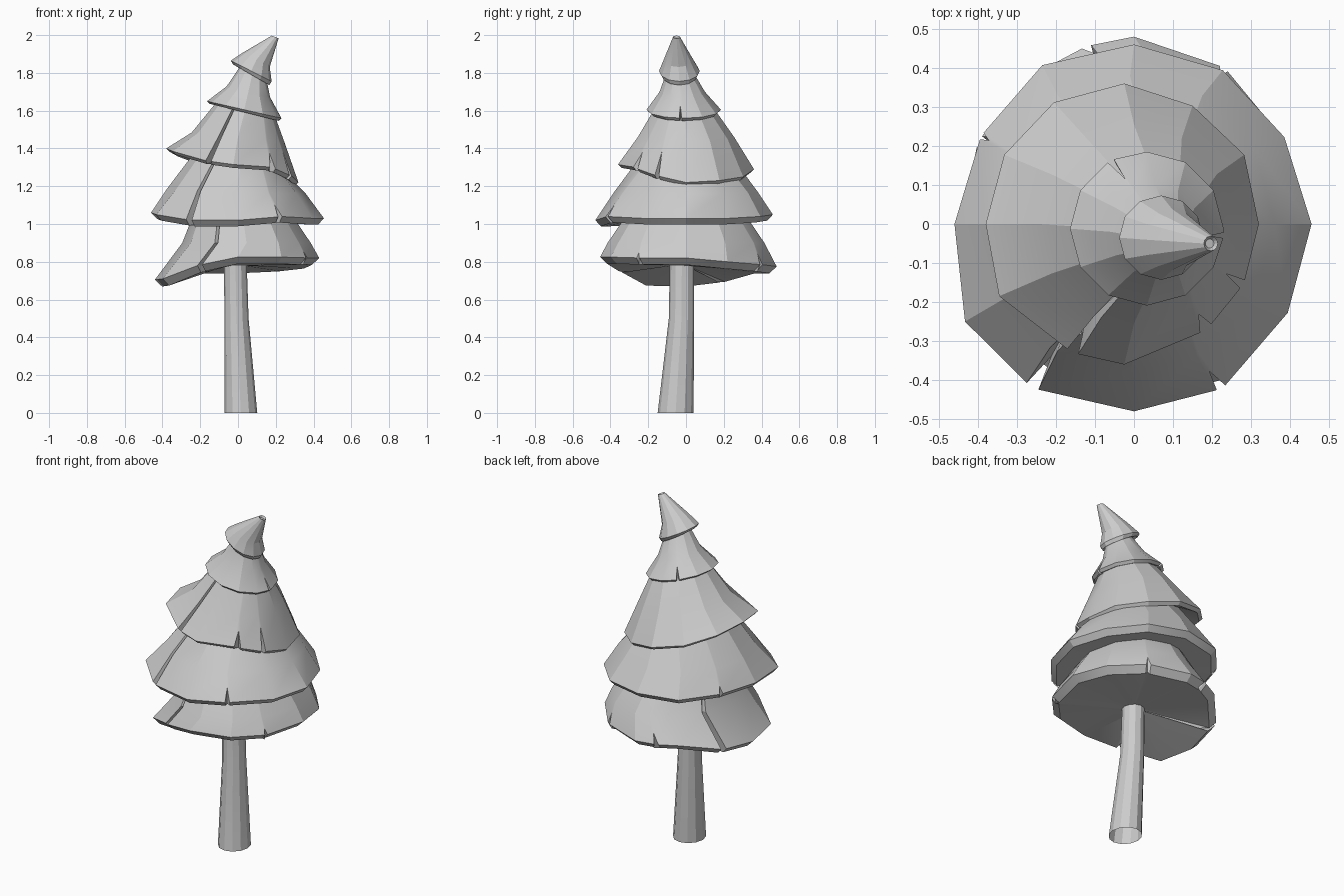
import bpy, bmesh
from math import sin, cos, radians
from mathutils import Vector

if "Cube" in bpy.data.objects:
    bpy.data.objects.remove(bpy.data.objects["Cube"])


def finish(name, bm):
    bmesh.ops.recalc_face_normals(bm, faces=bm.faces)
    me = bpy.data.meshes.new(name)
    bm.to_mesh(me)
    bm.free()
    ob = bpy.data.objects.new(name, me)
    bpy.context.collection.objects.link(ob)
    bpy.ops.object.select_all(action='DESELECT')
    ob.select_set(True)
    bpy.context.view_layer.objects.active = ob
    bpy.ops.object.shade_smooth_by_angle(angle=radians(22))


def bridge(bm, rings):
    for lo, hi in zip(rings, rings[1:]):
        n = len(lo)
        for i in range(n):
            j = (i + 1) % n
            bm.faces.new((lo[i], lo[j], hi[j], hi[i]))


def sample(values, a):
    """Value of a 12-step list at angle a (degrees)."""
    t = (a % 360) / 30
    i = int(t)
    return values[i % 12] * (1 - t + i) + values[(i + 1) % 12] * (t - i)


def ring_point(ring, a):
    """Point on a tilted ellipse (cx, cy, z, rx, ry, tilt)."""
    cx, cy, z, rx, ry, tilt = ring
    c, s = cos(radians(a)), sin(radians(a))
    return Vector((cx + rx * c, cy + ry * s, z + tilt * rx * c))


def tier(name, center, radii, heights, thick, inset, core, rings, notches=()):
    """Flared skirt of branches. core: inner edge of the underside.
    Notches are (angle, half width, depth); depth 1 becomes a long slit."""
    cols = [(a, a, 0) for a in range(0, 360, 30)
            if all(abs(a - n[0]) > 9 for n in notches)]
    for a, d, f in notches:
        k = 0.8 if f >= 1 else 0.35
        cols += [(a - d, a - k * d, 0), (a, a, f), (a + d, a + k * d, 0)]
    cols.sort()
    bm = bmesh.new()
    layers = [[] for _ in range(3 + len(rings))]
    for a, upper_a, f in cols:
        r, z = sample(radii, a), sample(heights, a)
        out = Vector((cos(radians(a)), sin(radians(a)), 0))
        rim = Vector((*center, z)) + out * r
        under = rim - out * inset - Vector((0, 0, thick))
        uppers = [ring_point(ring, upper_a) for ring in rings]
        if f >= 1:
            uppers[0] -= out * 0.05
            rim -= out * 0.09
        elif f:
            rim = rim.lerp(uppers[0], f)
        if f:
            under = Vector((rim.x, rim.y, under.z))
        for layer, p in zip(layers, [ring_point(core, a), under, rim] + uppers):
            layer.append(bm.verts.new(p))
    bridge(bm, layers)
    if name == "treetop":
        bm.faces.new(layers[-1])
    finish(name, bm)


# Trunk: bent, tapered, open at the foot
bm = bmesh.new()
bridge(bm, [[bm.verts.new(ring_point((x, y, z, rx, ry, 0), a)) for a in range(0, 360, 30)]
            for x, y, z, rx, ry in [(0.015, -0.055, 0, 0.087, 0.095),
                                    (-0.008, -0.024, 0.5, 0.064, 0.067),
                                    (-0.014, -0.022, 0.8, 0.06, 0.064)]])
finish("trunk", bm)

# Bottom tier, drooping on its left side
tier("branch_tier_1", (0, 0),
     [.43, .44, .46, .48, .46, .45, .44, .46, .43, .455, .46, .44],
     [.82, .80, .785, .775, .775, .73, .705, .71, .78, .825, .825, .82], .036, .038,
     (-.014, -.022, .78, .05, .05, 0),
     [(.045, 0, .90, .34, .415, 0), (.025, 0, 1.04, .265, .32, 0)],
     [(60, 1.5, .5), (105, 1.5, .4), (152, 2, 1), (242, 2, 1), (325, 1, .4)])

# Second tier
tier("branch_tier_2", (0, 0),
     [.455, .445, .455, .46, .47, .45, .46, .50, .49, .48, .475, .455],
     [1.03, 1.03, 1.04, 1.05, 1.05, 1.06, 1.06, 1.05, 1.02, 1.02, 1.04, 1.03], .032, .03,
     (.025, 0, 1.015, .25, .30, 0),
     [(-.01, 0, 1.17, .37, .38, -.03), (.02, 0, 1.345, .225, .25, -.3)],
     [(150, 1.2, .3), (238, 2, 1), (298, 1.5, .5)])

# Third tier, tilted down to the right
tier("branch_tier_3", (-.025, 0),
     [.345, .355, .35, .36, .36, .355, .355, .37, .35, .36, .34, .34],
     [1.22, 1.23, 1.25, 1.29, 1.33, 1.375, 1.40, 1.385, 1.34, 1.315, 1.31, 1.26], .018, .018,
     (.02, 0, 1.325, .21, .235, -.3),
     [(0, 0, 1.46, .245, .255, -.1), (.045, -.01, 1.63, .142, .145, -.25)],
     [(248, 2.5, 1), (308, 3, .55), (333, 2, .7)])

# Fourth tier
tier("branch_tier_4", (.033, -.012), [.197] * 12,
     [1.605 - .045 * cos(radians(a)) for a in range(0, 360, 30)], .014, .015,
     (.045, -.01, 1.60, .13, .13, -.25),
     [(.055, -.02, 1.70, .115, .12, -.25), (.08, -.033, 1.81, .067, .068, -.4)],
     [(118, 2.5, .6), (355, 2, .6)])

# Treetop, leaning right, with a dished tip
tier("treetop", (.07, -.035), [.108] * 12,
     [1.81 - .055 * cos(radians(a)) for a in range(0, 360, 30)], .02, .012,
     (.08, -.033, 1.79, .06, .06, -.45),
     [(.098, -.04, 1.87, .07, .078, -.55), (.197, -.05, 1.99, .018, .019, -.4),
      (.194, -.05, 1.98, .011, .012, -.4)])
